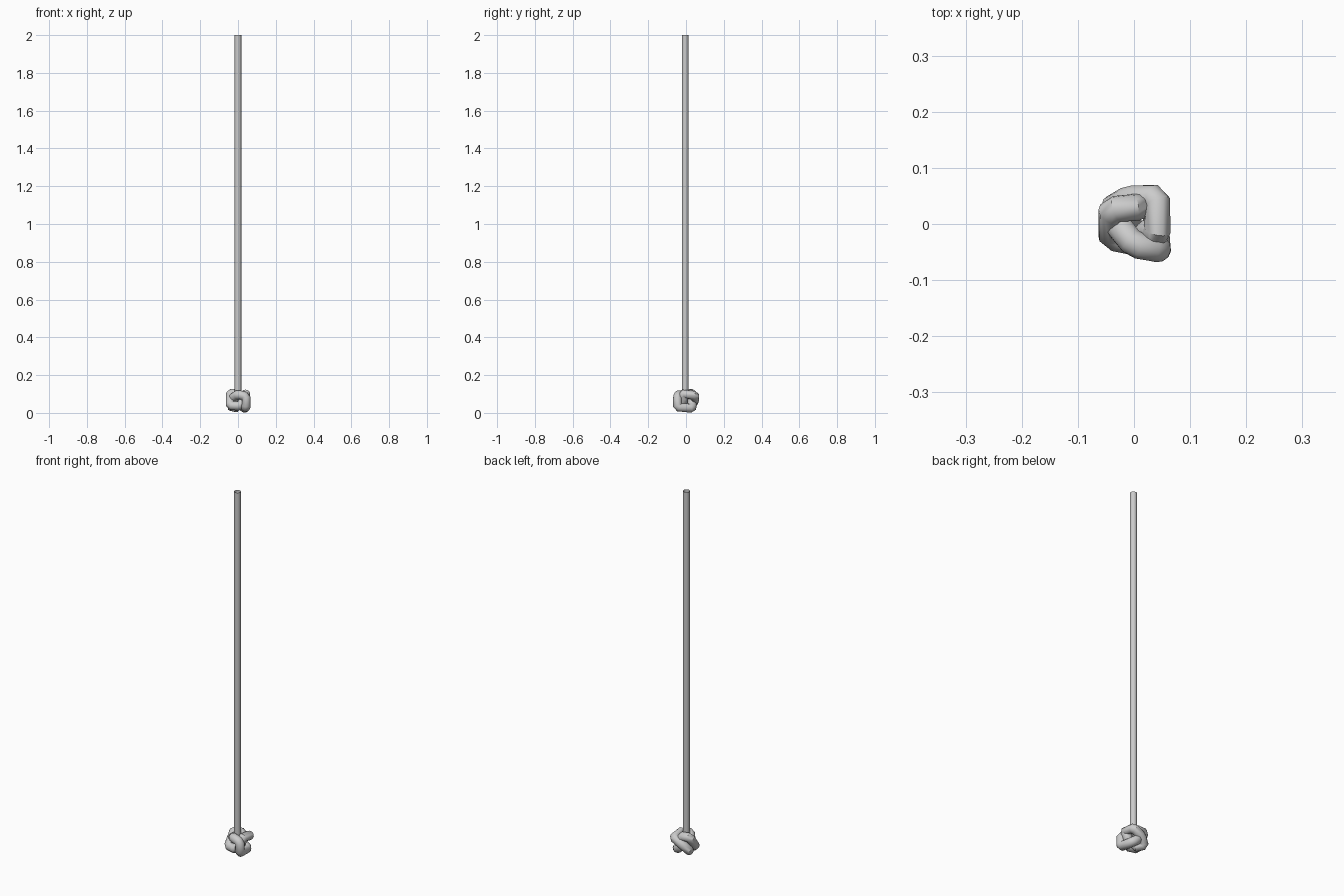
import bpy
from mathutils import Vector

if "Cube" in bpy.data.objects:
    bpy.data.objects.remove(bpy.data.objects["Cube"])


def tube(name, points, radius, closed, sides_res=4):
    """Sweep a round section along a polyline and turn it into a smooth mesh."""
    cu = bpy.data.curves.new(name, 'CURVE')
    cu.dimensions = '3D'
    cu.bevel_depth = radius
    cu.bevel_resolution = sides_res
    cu.use_fill_caps = False
    sp = cu.splines.new('POLY')
    sp.points.add(len(points) - 1)
    for p, co in zip(sp.points, points):
        p.co = (*co, 1)
    sp.use_cyclic_u = closed
    ob = bpy.data.objects.new(name, cu)
    bpy.context.collection.objects.link(ob)
    bpy.ops.object.select_all(action='DESELECT')
    ob.select_set(True)
    bpy.context.view_layer.objects.active = ob
    bpy.ops.object.convert(target='MESH')
    bpy.ops.object.shade_smooth_by_angle(angle=0.7)
    return bpy.context.object


def cut_corners(pts, t):
    """Replace each corner of a closed path by a short chamfer."""
    out = []
    n = len(pts)
    for i in range(n):
        p = Vector(pts[i])
        for q in (pts[i - 1], pts[(i + 1) % n]):
            d = Vector(q) - p
            out.append(p + d.normalized() * min(t, d.length * 0.35))
    return out


# straight hanging rope, open at the top
tube("rope", [(0, -0.004, 0.07), (0, -0.004, 2.0)], 0.0175, False)

# tight knot at the lower end
knot_path = [
    (-0.030, 0.000, 0.080), (0.000, -0.038, 0.098), (0.043, -0.044, 0.088),
    (0.042, -0.046, 0.030), (0.037, 0.032, 0.024), (0.002, 0.032, 0.050),
    (0.008, 0.030, 0.103), (-0.041, 0.026, 0.105), (-0.041, -0.024, 0.038),
    (0.010, -0.034, 0.036), (0.030, -0.010, 0.070), (0.041, -0.022, 0.102),
    (0.042, 0.048, 0.092), (-0.008, 0.045, 0.066), (-0.041, 0.028, 0.034),
    (-0.005, 0.000, 0.024),
]
tube("knot", cut_corners(knot_path, 0.010), 0.024, True)
